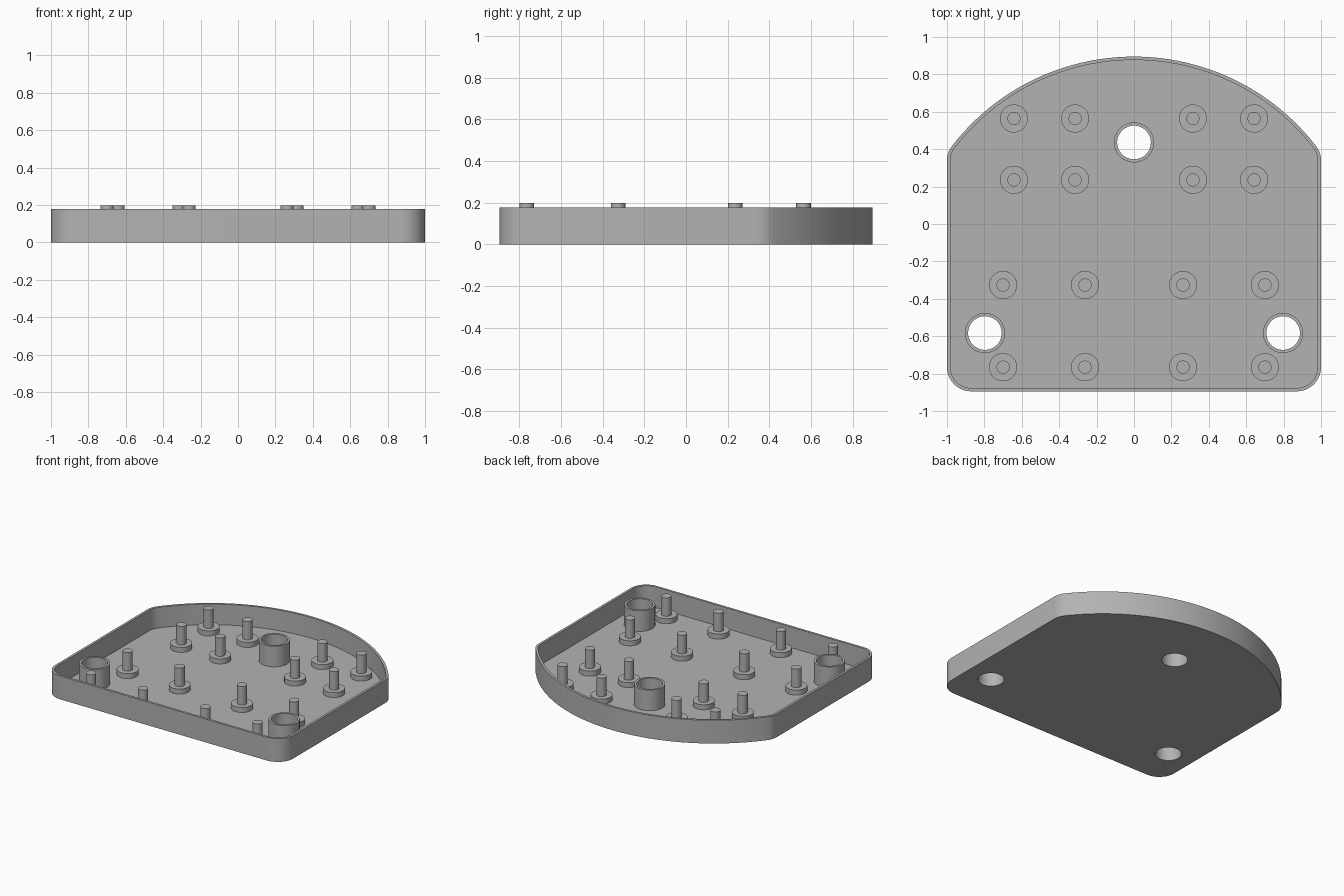
import bpy, bmesh
from math import sin, cos, pi, atan2, sqrt

cube = bpy.data.objects.get("Cube")
if cube:
    bpy.data.objects.remove(cube, do_unlink=True)

HALF_W, HALF_D = 1.0, 0.895
WALL, FLOOR, RIM = 0.018, 0.02, 0.177
CORNER, ARC = 0.13, 1.23

grey = bpy.data.materials.new("plain grey")
grey.use_nodes = True
colour = (0.45, 0.45, 0.45, 1)
grey.diffuse_color = colour
grey.node_tree.nodes["Principled BSDF"].inputs["Base Color"].default_value = colour


def arc(cx, cy, r, a0, a1, n):
    steps = [a0 + (a1 - a0) * i / n for i in range(n + 1)]
    return [(cx + r * cos(a), cy + r * sin(a)) for a in steps]


def outline(inset):
    """Rounded plate with a bowed back edge, moved inward by inset."""
    r, cx, cy = CORNER - inset, HALF_W - CORNER, HALF_D - ARC
    fy = cy + sqrt((ARC - CORNER) ** 2 - cx ** 2)
    a = atan2(fy - cy, cx)
    half = arc(cx, CORNER - HALF_D, r, -pi / 2, 0, 10)
    half += arc(cx, fy, r, 0, a, 6)
    half += arc(0, cy, ARC - inset, a, pi / 2, 24)[1:]
    return half + [(-x, y) for x, y in reversed(half[:-1])]


def circle(x, y, r, n=48):
    return arc(x, y, r, 0, 2 * pi, n)[:-1]


def prism(name, points, z0, z1):
    bm = bmesh.new()
    base = bm.faces.new([bm.verts.new((x, y, z0)) for x, y in points])
    top = bmesh.ops.extrude_face_region(bm, geom=[base])["geom"]
    bmesh.ops.translate(bm, vec=(0, 0, z1 - z0),
                        verts=[v for v in top if isinstance(v, bmesh.types.BMVert)])
    bmesh.ops.recalc_face_normals(bm, faces=bm.faces)
    mesh = bpy.data.meshes.new(name)
    bm.to_mesh(mesh)
    bm.free()
    mesh.materials.append(grey)
    obj = bpy.data.objects.new(name, mesh)
    bpy.context.collection.objects.link(obj)
    return obj


def activate(obj):
    bpy.ops.object.select_all(action="DESELECT")
    obj.select_set(True)
    bpy.context.view_layer.objects.active = obj


def combine(obj, other, operation="DIFFERENCE"):
    mod = obj.modifiers.new(operation, "BOOLEAN")
    mod.operation, mod.object, mod.solver = operation, other, "EXACT"
    activate(obj)
    bpy.ops.object.modifier_apply(modifier=mod.name)
    bpy.data.objects.remove(other, do_unlink=True)


def smooth(obj):
    activate(obj)
    bpy.ops.object.shade_smooth_by_angle(angle=pi / 6)


# Open tray: solid plate hollowed from above
tray = prism("tray", outline(0), 0, RIM)
combine(tray, prism("cavity", outline(WALL), FLOOR, RIM + 0.1))

# Through-hole sleeves, one at the back and one in each front corner
for name, x, y in (("back", 0, 0.436), ("left", 0.797, -0.583), ("right", -0.797, -0.583)):
    sleeve = prism(name + "_sleeve", circle(x, y, 0.107), FLOOR, RIM)
    for part in (tray, sleeve):
        combine(part, prism("bore", circle(x, y, 0.09), -0.1, RIM + 0.1))
    smooth(sleeve)
smooth(tray)

# Standoffs: a pin on a round foot, mirrored left and right
rows = ((0.564, 0.315, 0.642), (0.236, 0.315, 0.642),
        (-0.326, 0.262, 0.70), (-0.765, 0.262, 0.70))
for row, (y, inner, outer) in enumerate(rows, 1):
    for place, x in (("inner", inner), ("outer", outer)):
        for side, s in (("left", 1), ("right", -1)):
            name = f"{side}_{place}_standoff_{row}"
            foot = prism(name, circle(s * x, y, 0.075, 32), FLOOR, 0.058)
            pin = prism("pin", circle(s * x, y, 0.035, 32), FLOOR + 0.01, 0.198)
            combine(foot, pin, "UNION")
            smooth(foot)
